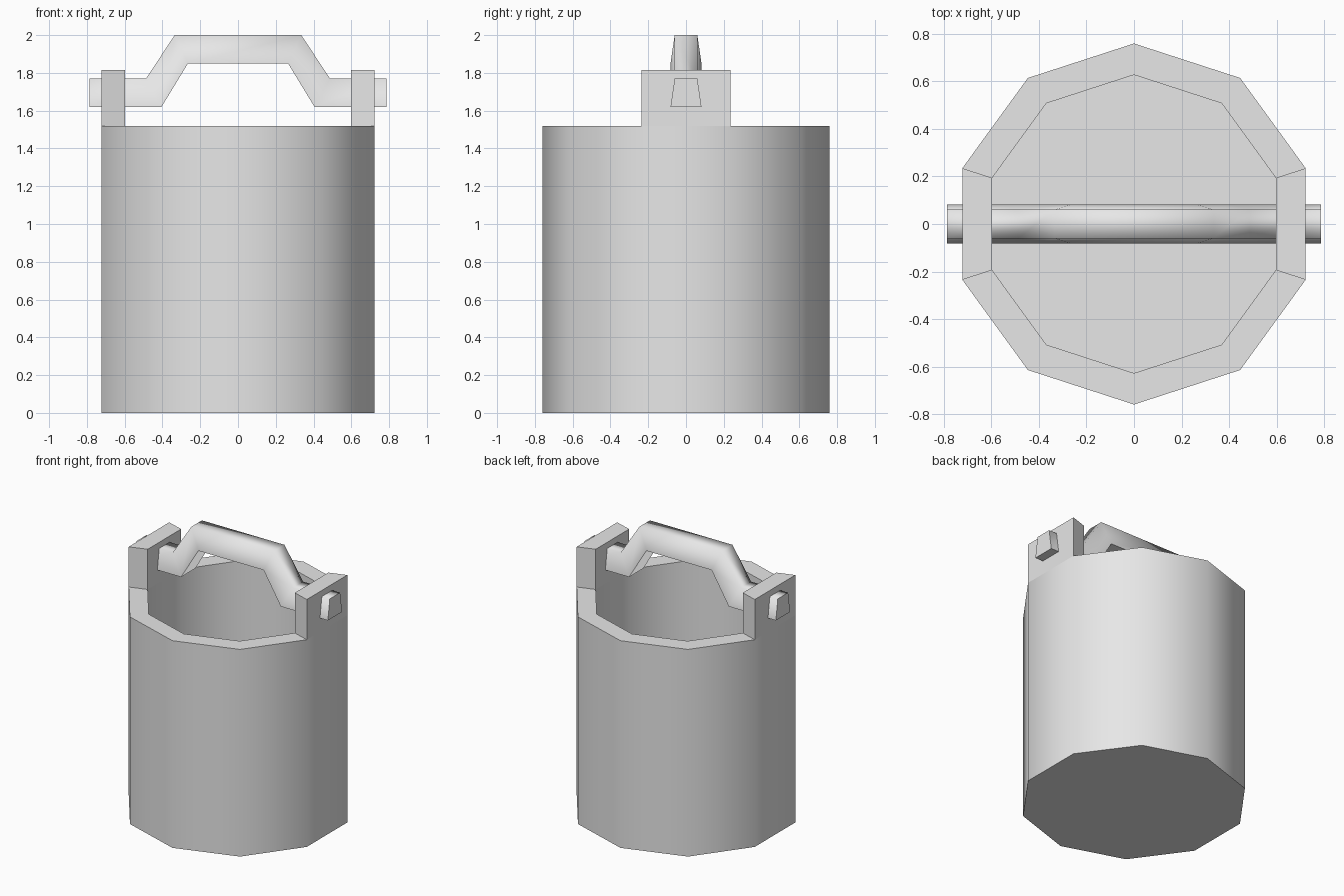
import bpy
import bmesh
from math import sin, cos, pi, radians

cube = bpy.data.objects.get("Cube")
if cube:
    bpy.data.objects.remove(cube, do_unlink=True)

# Material
grey = bpy.data.materials.new("light grey")
grey.use_nodes = True
grey.diffuse_color = (0.8, 0.8, 0.8, 1)
grey.node_tree.nodes["Principled BSDF"].inputs["Base Color"].default_value = grey.diffuse_color


def finish(name, bm, angle):
    """Turn a bmesh into a shaded, named object."""
    bmesh.ops.recalc_face_normals(bm, faces=bm.faces)
    mesh = bpy.data.meshes.new(name)
    bm.to_mesh(mesh)
    bm.free()
    mesh.materials.append(grey)
    obj = bpy.data.objects.new(name, mesh)
    bpy.context.collection.objects.link(obj)
    bpy.ops.object.select_all(action='DESELECT')
    obj.select_set(True)
    bpy.context.view_layer.objects.active = obj
    bpy.ops.object.shade_smooth_by_angle(angle=radians(angle))
    return obj


def loft(bm, rings):
    """Bridge closed rings of points and cap both ends; returns quads per span."""
    loops = [[bm.verts.new(p) for p in ring] for ring in rings]
    spans = []
    for a, b in zip(loops, loops[1:]):
        n = len(a)
        spans.append([bm.faces.new((a[i], a[(i + 1) % n], b[(i + 1) % n], b[i]))
                      for i in range(n)])
    bm.faces.new(loops[0][::-1])
    bm.faces.new(loops[-1])
    return spans


# Bucket: ten-sided wall, rim and hollow inside
SIDES, OUTER, INNER = 10, 0.76, 0.628
RIM, EAR_TOP, FLOOR = 1.52, 1.815, 0.13


def ring(r, z):
    return [(r * sin(2 * pi * i / SIDES), r * cos(2 * pi * i / SIDES), z)
            for i in range(SIDES)]


bm = bmesh.new()
outside, rim, inside = loft(bm, [ring(OUTER, 0), ring(OUTER, RIM),
                                 ring(INNER, RIM), ring(INNER, FLOOR)])

# Ears: raise the two rim segments that lie on the x axis
ears = [f for f in rim if abs(f.calc_center_median().y) < 0.01]
raised = bmesh.ops.extrude_face_region(bm, geom=ears)["geom"]
for v in raised:
    if isinstance(v, bmesh.types.BMVert):
        v.co.z = EAR_TOP
finish("bucket", bm, 40)

# Handle: tapered bar, raised in the middle, passing through both ears
# (x of lower edge, x of upper edge, z of lower edge, z of upper edge)
half = [(0.787, 0.787, 1.62, 1.77), (0.405, 0.487, 1.62, 1.77),
        (0.265, 0.335, 1.85, 2.0)]
path = half + [(-a, -b, c, d) for a, b, c, d in reversed(half)]
LOW_W, TOP_W = 0.082, 0.06
bm = bmesh.new()
loft(bm, [[(xl, -LOW_W, zl), (xl, LOW_W, zl), (xu, TOP_W, zu), (xu, -TOP_W, zu)]
          for xl, xu, zl, zu in path])
finish("handle", bm, 85)
